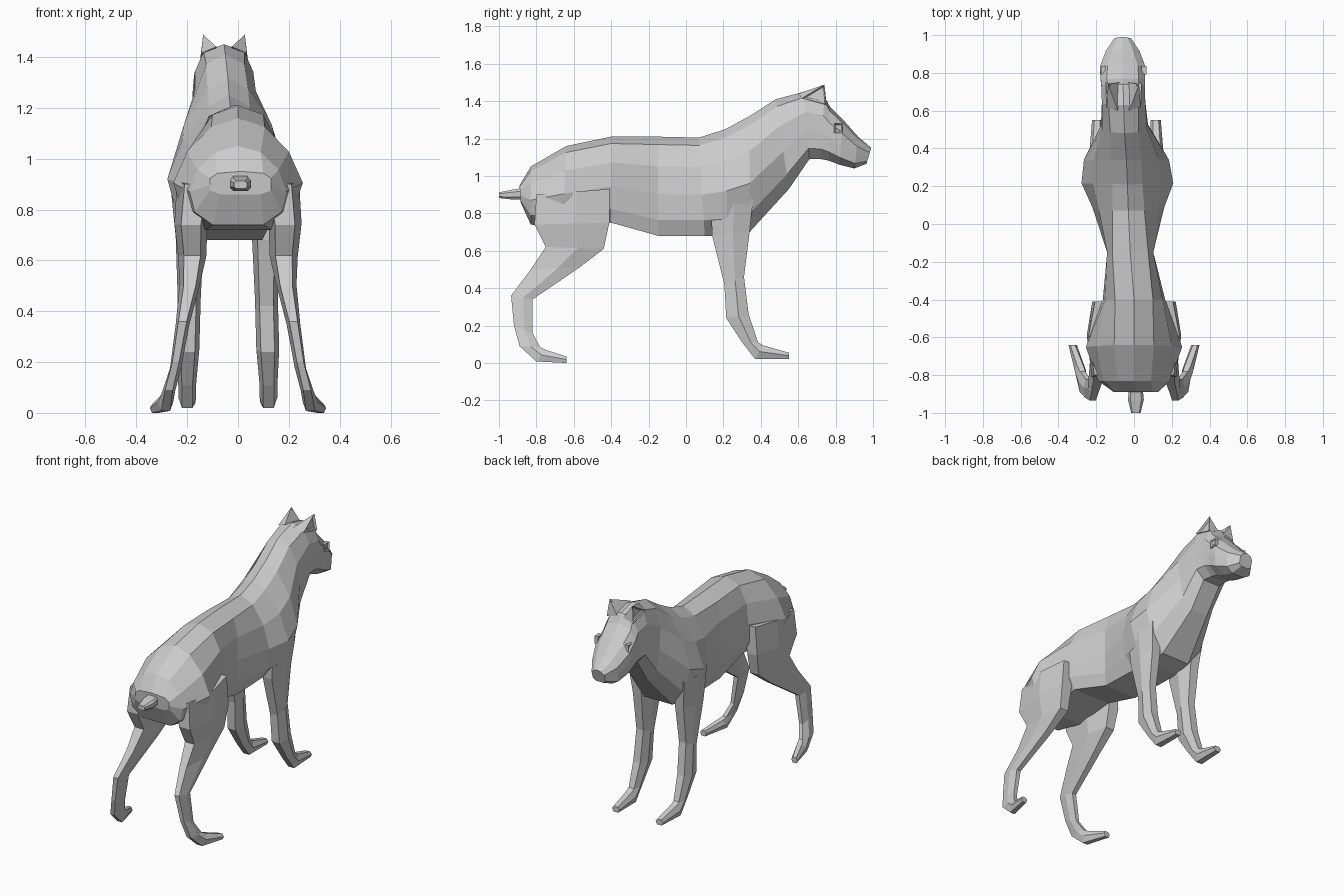
import bpy, bmesh
from mathutils import Vector


def finish(bm, name):
    bmesh.ops.recalc_face_normals(bm, faces=bm.faces)
    me = bpy.data.meshes.new(name)
    bm.to_mesh(me)
    bm.free()
    ob = bpy.data.objects.new(name, me)
    bpy.context.collection.objects.link(ob)
    return ob


def loft(rings, name):
    bm = bmesh.new()
    vs = [[bm.verts.new(p) for p in ring] for ring in rings]
    n = len(vs[0])
    for a, b in zip(vs, vs[1:]):
        for i in range(n):
            j = (i + 1) % n
            bm.faces.new((a[i], a[j], b[j], b[i]))
    bm.faces.new(vs[0])
    bm.faces.new(vs[-1])
    return finish(bm, name)


# Body section: ridge, flank and belly half widths between a top and a bottom point
def body_ring(xc, yt, zt, yb, zb, ridge, w, belly):
    half = [(0.08, ridge), (0.3, min(w, (ridge + w) / 2 + 0.02)), (0.58, w),
            (0.84, min(w, (belly + w) / 2 + 0.025)), (1, belly)]
    prof = [(0, 0)] + half + [(1, 0)] + [(t, -x) for t, x in reversed(half)]
    return [Vector((xc + x, yt + (yb - yt) * t, zt + (zb - zt) * t)) for t, x in prof]


torso = [
    (0.01, -0.89, 0.95, -0.885, 0.86, 0.09, 0.12, 0.08),
    (0.00, -0.83, 1.05, -0.83, 0.74, 0.09, 0.19, 0.10),
    (0.00, -0.64, 1.16, -0.66, 0.72, 0.105, 0.255, 0.13),
    (0.00, -0.40, 1.21, -0.40, 0.75, 0.10, 0.165, 0.13),
    (-0.02, -0.15, 1.21, -0.15, 0.68, 0.095, 0.122, 0.115),
    (-0.03, 0.07, 1.205, 0.10, 0.68, 0.085, 0.19, 0.115),
    (-0.035, 0.21, 1.25, 0.22, 0.68, 0.08, 0.243, 0.11),
    (-0.04, 0.34, 1.32, 0.34, 0.70, 0.08, 0.225, 0.10),
]
neck_head = [
    (-0.05, 0.48, 1.41, 0.55, 0.93, 0.075, 0.125, 0.06),
    (-0.055, 0.63, 1.45, 0.66, 1.09, 0.08, 0.115, 0.06),
    (-0.058, 0.74, 1.425, 0.72, 1.09, 0.08, 0.115, 0.055),
    (-0.06, 0.77, 1.37, 0.76, 1.083, 0.085, 0.117, 0.05),
    (-0.06, 0.84, 1.30, 0.82, 1.06, 0.08, 0.12, 0.05),
    (-0.06, 0.92, 1.21, 0.90, 1.04, 0.055, 0.09, 0.045),
    (-0.06, 0.99, 1.15, 0.965, 1.065, 0.025, 0.045, 0.025),
]
loft([body_ring(*r) for r in torso + neck_head], "body_and_head")


# Leg section: six-sided ring between a front and a back point
def leg_ring(x, w, yf, zf, yb, zb):
    f, b = Vector((x, yf, zf)), Vector((x, yb, zb))
    return [f + (b - f) * t + Vector((w * k, 0, 0)) for t, k in
            ((0, 0.55), (0.45, 1), (1, 0.6), (1, -0.6), (0.45, -1), (0, -0.55))]


front_leg = [
    (0.165, 0.060, 0.36, 0.88, 0.13, 0.90),
    (0.150, 0.055, 0.34, 0.70, 0.14, 0.68),
    (0.152, 0.045, 0.31, 0.46, 0.205, 0.42),
    (0.157, 0.045, 0.335, 0.26, 0.215, 0.24),
    (0.160, 0.035, 0.385, 0.11, 0.30, 0.11),
    (0.160, 0.035, 0.41, 0.095, 0.37, 0.02),
    (0.155, 0.027, 0.55, 0.055, 0.55, 0.02),
]
hind_leg = [
    (0.165, 0.075, -0.41, 0.93, -0.80, 0.90),
    (0.185, 0.065, -0.41, 0.75, -0.81, 0.74),
    (0.180, 0.055, -0.44, 0.61, -0.75, 0.62),
    (0.190, 0.040, -0.57, 0.51, -0.83, 0.50),
    (0.218, 0.027, -0.82, 0.34, -0.935, 0.36),
    (0.245, 0.022, -0.82, 0.16, -0.92, 0.20),
    (0.272, 0.025, -0.78, 0.085, -0.89, 0.09),
    (0.285, 0.030, -0.75, 0.07, -0.80, 0.008),
    (0.325, 0.022, -0.64, 0.035, -0.64, 0.0),
]
HEAD_X = -0.055
for side, label in ((-1, "left"), (1, "right")):
    for rows, xc, part in ((front_leg, -0.04, "front_leg"), (hind_leg, 0, "hind_leg")):
        loft([leg_ring(xc + side * r[0], *r[1:]) for r in rows], f"{part}_{label}")

    # Pointed ear with a hollow outer face
    bm = bmesh.new()
    fi, fo, bo, bi, tip = [bm.verts.new((HEAD_X + side * x, y, z)) for x, y, z in (
        (0.02, 0.75, 1.40), (0.095, 0.75, 1.38), (0.09, 0.62, 1.415),
        (0.03, 0.60, 1.44), (0.082, 0.74, 1.488))]
    for f in ((fi, fo, tip), (bo, bi, tip), (bi, fi, tip), (fi, fo, bo, bi)):
        bm.faces.new(f)
    hollow = bm.faces.new((fo, bo, tip))
    bmesh.ops.recalc_face_normals(bm, faces=bm.faces)
    bmesh.ops.inset_region(bm, faces=[hollow], thickness=0.012, depth=-0.015)
    finish(bm, f"ear_{label}")

    # Eye: small faceted lid with a sunken centre
    bm = bmesh.new()
    ring = bmesh.ops.create_cube(bm, size=1)["verts"]
    for v in ring:
        v.co = Vector((HEAD_X + side * 0.108 + v.co.x * 0.024,
                       0.815 + v.co.y * 0.045, 1.255 + v.co.z * 0.05))
    outer = max(bm.faces, key=lambda f: side * f.calc_center_median().x)
    bmesh.ops.inset_region(bm, faces=[outer], thickness=0.01, depth=-0.008)
    finish(bm, f"eye_{label}")

# Stub tail
loft([[Vector((0.01 + sx * w, y, z + sz * h)) for sx, sz in
       ((-1, -0.5), (-0.7, -1), (0.7, -1), (1, -0.5), (1, 0.5), (0.7, 1), (-0.7, 1), (-1, 0.5))]
      for y, z, w, h in ((-0.86, 0.905, 0.035, 0.032), (-0.93, 0.90, 0.042, 0.026),
                         (-1.0, 0.897, 0.025, 0.015))], "tail")
